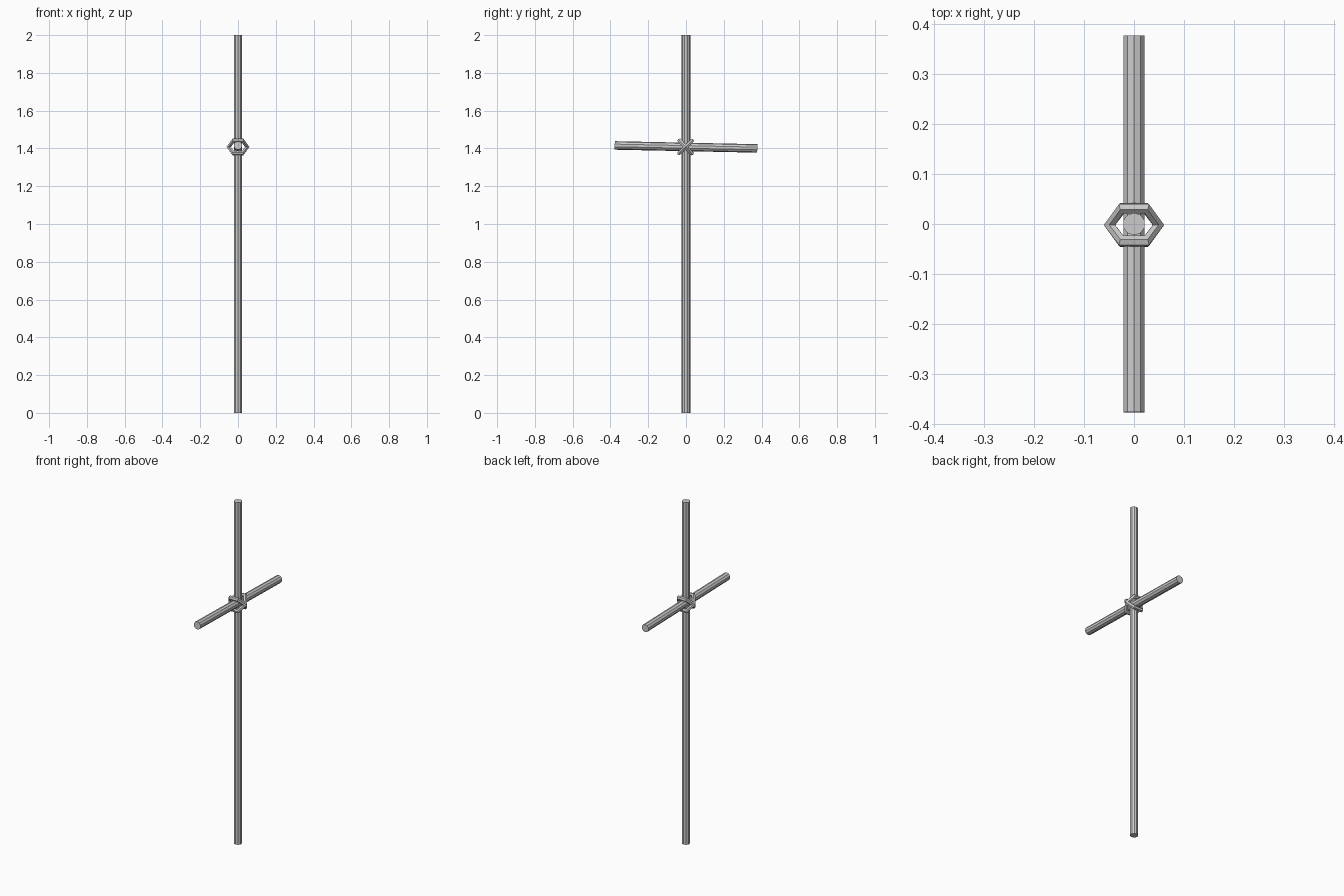
import bpy
from math import radians

if "Cube" in bpy.data.objects:
    bpy.data.objects.remove(bpy.data.objects["Cube"])

CROSS_Z = 1.408
TILT = radians(-1.2)


def pole(name, radius, length, location, rotation):
    bpy.ops.mesh.primitive_cylinder_add(vertices=10, radius=radius, depth=length,
                                        location=location, rotation=rotation)
    bpy.context.object.name = name


def lashing(name, angle):
    # Hexagonal rope loop wound diagonally around the crossing
    bpy.ops.mesh.primitive_torus_add(major_segments=6, minor_segments=6,
                                     major_radius=0.049, minor_radius=0.0115,
                                     location=(0, -0.002, CROSS_Z),
                                     rotation=(angle, 0, 0))
    ring = bpy.context.object
    ring.name = name
    ring.scale = (1, 1.1, 1)


# Upright post and slightly tilted crossbar
pole("upright_post", 0.0225, 2.0, (0, 0, 1), (0, 0, 0))
pole("crossbar", 0.0225, 0.755, (0, 0, CROSS_Z), (radians(90) + TILT, 0, 0))

# Two crossed lashings
for side, sign in (("left", 1), ("right", -1)):
    lashing(f"lashing_{side}", sign * radians(45) + TILT)
